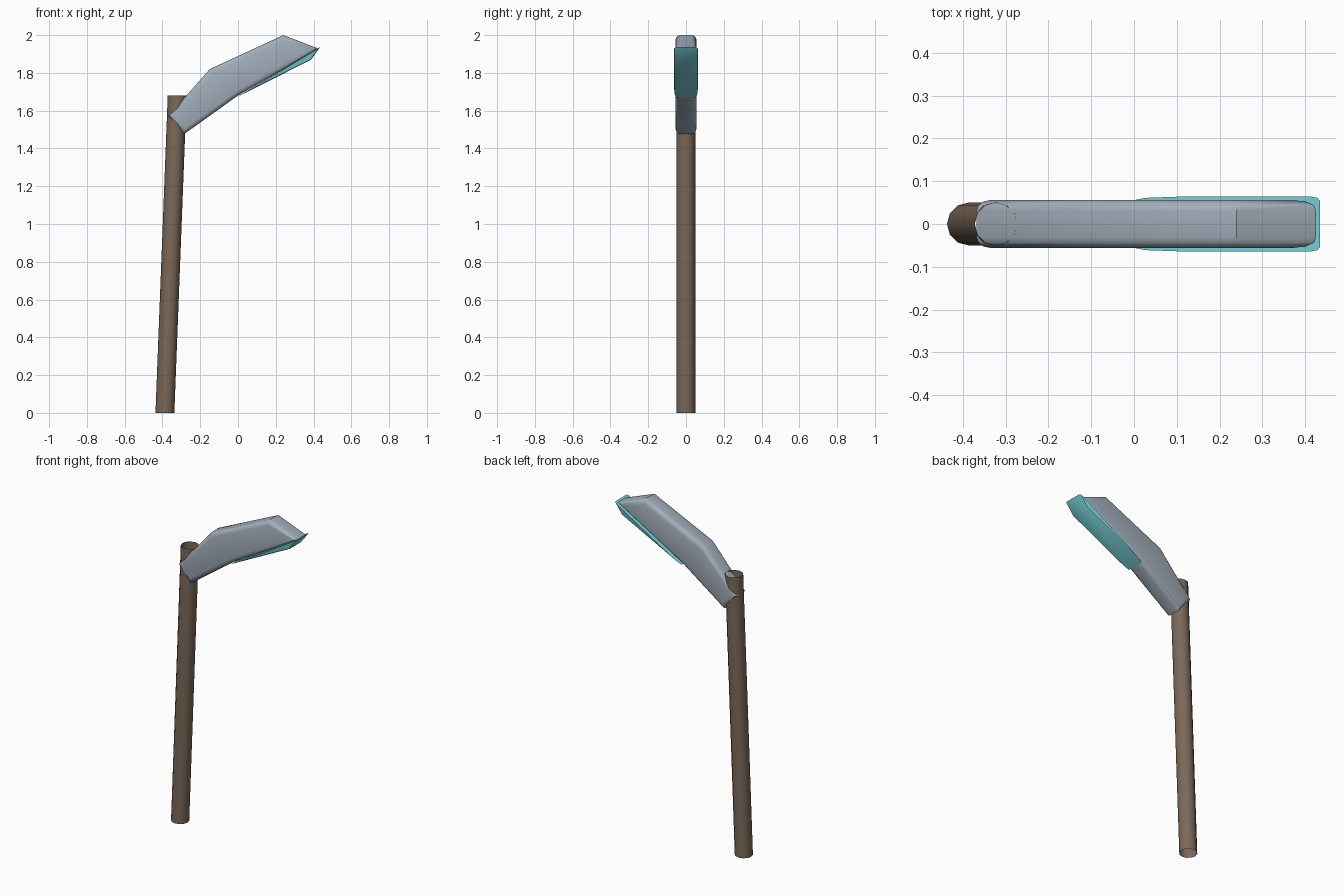
import bpy, bmesh
from mathutils import Vector

if "Cube" in bpy.data.objects:
    bpy.data.objects.remove(bpy.data.objects["Cube"])


def finish(name, bm, color, angle=0.6):
    bmesh.ops.recalc_face_normals(bm, faces=bm.faces)
    mesh = bpy.data.meshes.new(name)
    bm.to_mesh(mesh)
    bm.free()
    ob = bpy.data.objects.new(name, mesh)
    bpy.context.collection.objects.link(ob)
    mat = bpy.data.materials.new(name + "_colour")
    mat.diffuse_color = (*color, 1)
    mat.use_nodes = True
    mat.node_tree.nodes["Principled BSDF"].inputs["Base Color"].default_value = mat.diffuse_color
    mesh.materials.append(mat)
    bpy.ops.object.select_all(action='DESELECT')
    ob.select_set(True)
    bpy.context.view_layer.objects.active = ob
    bpy.ops.object.shade_smooth_by_angle(angle=angle)
    return ob


def prism(profile, half, bevel, segments, soft):
    """Extrude an x-z profile across y; round the side outlines of the listed profile edges."""
    bm = bmesh.new()
    sides = [[bm.verts.new((x, s * half, z)) for x, z in profile] for s in (-1, 1)]
    n = len(profile)
    for side in sides:
        bm.faces.new(side)
    for i in range(n):
        j = (i + 1) % n
        bm.faces.new((sides[0][i], sides[0][j], sides[1][j], sides[1][i]))
    bmesh.ops.recalc_face_normals(bm, faces=bm.faces)
    edges = [bm.edges.get((s[i], s[(i + 1) % n])) for s in sides for i in soft]
    bmesh.ops.bevel(bm, geom=edges, offset=bevel, segments=segments,
                    profile=0.5, affect='EDGES', clamp_overlap=True)
    return bm


# Leaning open tube pole
bm = bmesh.new()
bmesh.ops.create_cone(bm, cap_ends=False, segments=12, radius1=0.05, radius2=0.05, depth=1.68)
for v in bm.verts:
    top = v.co.z > 0
    v.co += Vector((-0.322 if top else -0.387, 0, 0.84))
finish("pole", bm, (0.20, 0.14, 0.10))

# Bent lamp housing with rounded side outlines
housing = [(-0.368, 1.572), (-0.285, 1.476), (0.0, 1.68), (0.428, 1.928),
           (0.24, 2.0), (-0.15, 1.82)]
finish("lamp_housing", prism(housing, 0.056, 0.025, 3, range(6)), (0.36, 0.42, 0.49))

# Light panel under the housing, slightly wider, softened below
panel = [(-0.008, 1.671), (0.386, 1.869), (0.435, 1.936)]
finish("light_panel", prism(panel, 0.064, 0.01, 2, (0, 1)), (0.20, 0.66, 0.72))
